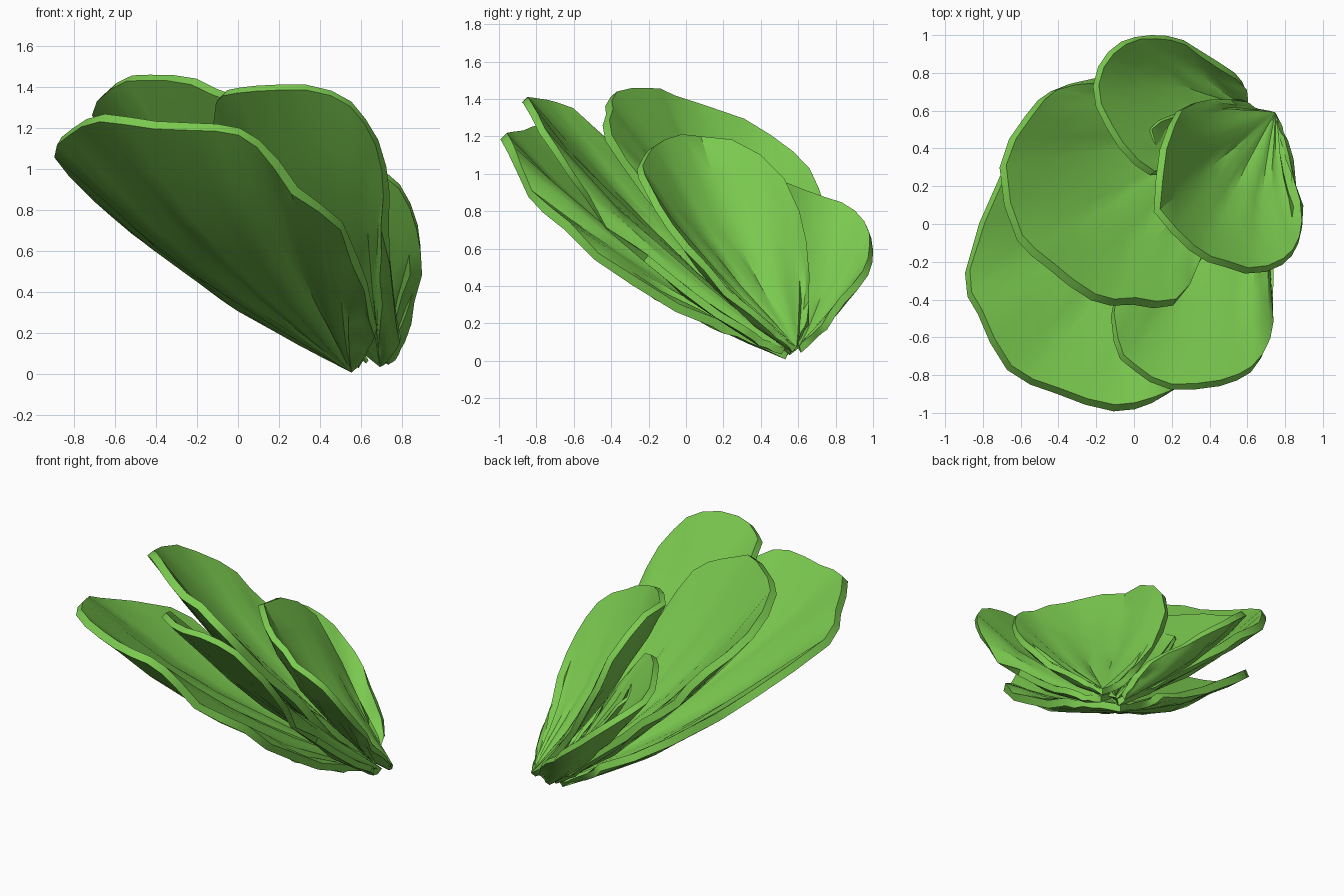
import bpy, math, random
from mathutils import Vector
from mathutils.geometry import normal as polygon_normal

cube = bpy.data.objects.get("Cube")
if cube:
    bpy.data.objects.remove(cube, do_unlink=True)

# Single leaf colour
leaf_green = bpy.data.materials.new("leaf_green")
leaf_green.use_nodes = True
colour = (0.2, 0.6, 0.08, 1)
leaf_green.diffuse_color = colour
shader = leaf_green.node_tree.nodes["Principled BSDF"]
shader.inputs["Base Color"].default_value = colour
shader.inputs["Roughness"].default_value = 0.8

random.seed(4)
ROWS = 6


def smooth_rim(points):
    """Add a curved midpoint between each pair of rim points."""
    rim = []
    last = len(points) - 1
    for i in range(last):
        before, after = points[max(i - 1, 0)], points[min(i + 2, last)]
        a, b = points[i], points[i + 1]
        rim += [a, (a + b) * 0.5 + (a + b - before - after) * 0.0625]
    return rim + [points[last]]


def make_leaf(name, stem, rim, cup, thickness=0.04):
    """Fan of spokes from the stem to the rim, cupped away from the inner face."""
    stem = Vector(stem)
    rim = smooth_rim([Vector(p) for p in rim])
    inward = polygon_normal([stem] + rim)
    if inward.z < 0:
        inward = -inward
    verts, faces = [stem], []
    count = len(rim)
    for i, tip in enumerate(rim):
        across = math.sin(math.pi * (i + 0.5) / count)
        fold = random.uniform(-1, 1) * 0.015
        for row in range(1, ROWS + 1):
            t = row / ROWS
            depth = cup * math.sin(math.pi * t ** 1.1) * across
            ripple = fold * math.sin(math.pi * t) + random.uniform(-1, 1) * 0.014 * t
            verts.append(stem.lerp(tip, t) + inward * (ripple - depth))
    for i in range(count - 1):
        a, b = 1 + i * ROWS, 1 + (i + 1) * ROWS
        faces.append((0, a, b))
        for row in range(ROWS - 1):
            faces.append((a + row, a + row + 1, b + row + 1, b + row))

    mesh = bpy.data.meshes.new(name)
    mesh.from_pydata(verts, [], faces)
    mesh.materials.append(leaf_green)
    leaf = bpy.data.objects.new(name, mesh)
    bpy.context.collection.objects.link(leaf)

    # Fleshy thickness with a crisp rim
    solid = leaf.modifiers.new("thickness", "SOLIDIFY")
    solid.thickness = thickness
    solid.offset = 0
    bpy.ops.object.select_all(action="DESELECT")
    leaf.select_set(True)
    bpy.context.view_layer.objects.active = leaf
    bpy.ops.object.modifier_apply(modifier=solid.name)
    bpy.ops.object.shade_smooth_by_angle(angle=math.radians(40))


# Large, broad outer leaf at the front
make_leaf("outer_front_leaf", (0.56, 0.54, 0.03), [
    (0.25, 0.55, 0.22), (-0.2, 0.44, 0.49), (-0.5, 0.38, 0.7),
    (-0.69, 0.26, 0.88), (-0.88, -0.25, 1.08),
    (-0.82, -0.47, 1.17), (-0.66, -0.76, 1.25), (-0.4, -0.88, 1.22),
    (-0.11, -0.98, 1.19), (0.1, -0.93, 1.13), (0.28, -0.83, 0.9),
    (0.5, -0.64, 0.71), (0.62, -0.28, 0.42), (0.67, 0.15, 0.2)], 0.08, 0.05)

# Leaf behind it, leaning to the front right
make_leaf("front_side_leaf", (0.7, 0.52, 0.05), [
    (0.42, 0.4, 0.28), (0.15, 0.1, 0.65), (-0.08, -0.3, 1.07),
    (-0.1, -0.62, 1.33), (0.0, -0.76, 1.38), (0.2, -0.86, 1.4),
    (0.45, -0.85, 1.36), (0.62, -0.77, 1.23), (0.71, -0.62, 1.0),
    (0.72, -0.42, 0.72), (0.76, 0.0, 0.38), (0.79, 0.3, 0.17)], 0.07)

# Large middle leaf
make_leaf("middle_leaf", (0.6, 0.56, 0.05), [
    (0.38, 0.68, 0.23), (0.08, 0.75, 0.47), (-0.2, 0.76, 0.73),
    (-0.42, 0.71, 0.91), (-0.56, 0.57, 1.1), (-0.7, 0.3, 1.27),
    (-0.6, -0.07, 1.41), (-0.45, -0.22, 1.44), (-0.22, -0.39, 1.42),
    (0.0, -0.41, 1.33), (0.22, -0.41, 1.2), (0.35, -0.2, 0.9),
    (0.52, 0.15, 0.45)], 0.07, 0.05)

# Back leaf opening backwards
make_leaf("back_leaf", (0.6, 0.61, 0.06), [
    (0.4, 0.46, 0.42), (0.24, 0.33, 0.75), (0.1, 0.27, 0.93),
    (-0.06, 0.42, 0.97), (-0.18, 0.63, 0.91), (-0.18, 0.83, 0.83),
    (-0.05, 0.96, 0.74), (0.1, 0.99, 0.6), (0.27, 0.96, 0.47),
    (0.45, 0.84, 0.33), (0.58, 0.74, 0.18)], 0.04)

# Upright side leaf
make_leaf("side_leaf", (0.74, 0.58, 0.06), [
    (0.58, 0.65, 0.2), (0.4, 0.65, 0.47), (0.24, 0.6, 0.79),
    (0.16, 0.4, 1.1), (0.13, 0.08, 1.2), (0.3, -0.13, 1.17),
    (0.5, -0.22, 1.09), (0.7, -0.24, 0.98), (0.84, -0.15, 0.82),
    (0.89, 0.0, 0.61), (0.86, 0.22, 0.37), (0.8, 0.45, 0.17)], 0.07)

# Small heart leaf tucked between the others
make_leaf("heart_leaf", (0.63, 0.58, 0.06), [
    (0.4, 0.63, 0.35), (0.2, 0.57, 0.58), (0.09, 0.5, 0.73),
    (0.14, 0.33, 0.77), (0.27, 0.27, 0.66), (0.45, 0.38, 0.4)], 0.05, 0.02)
